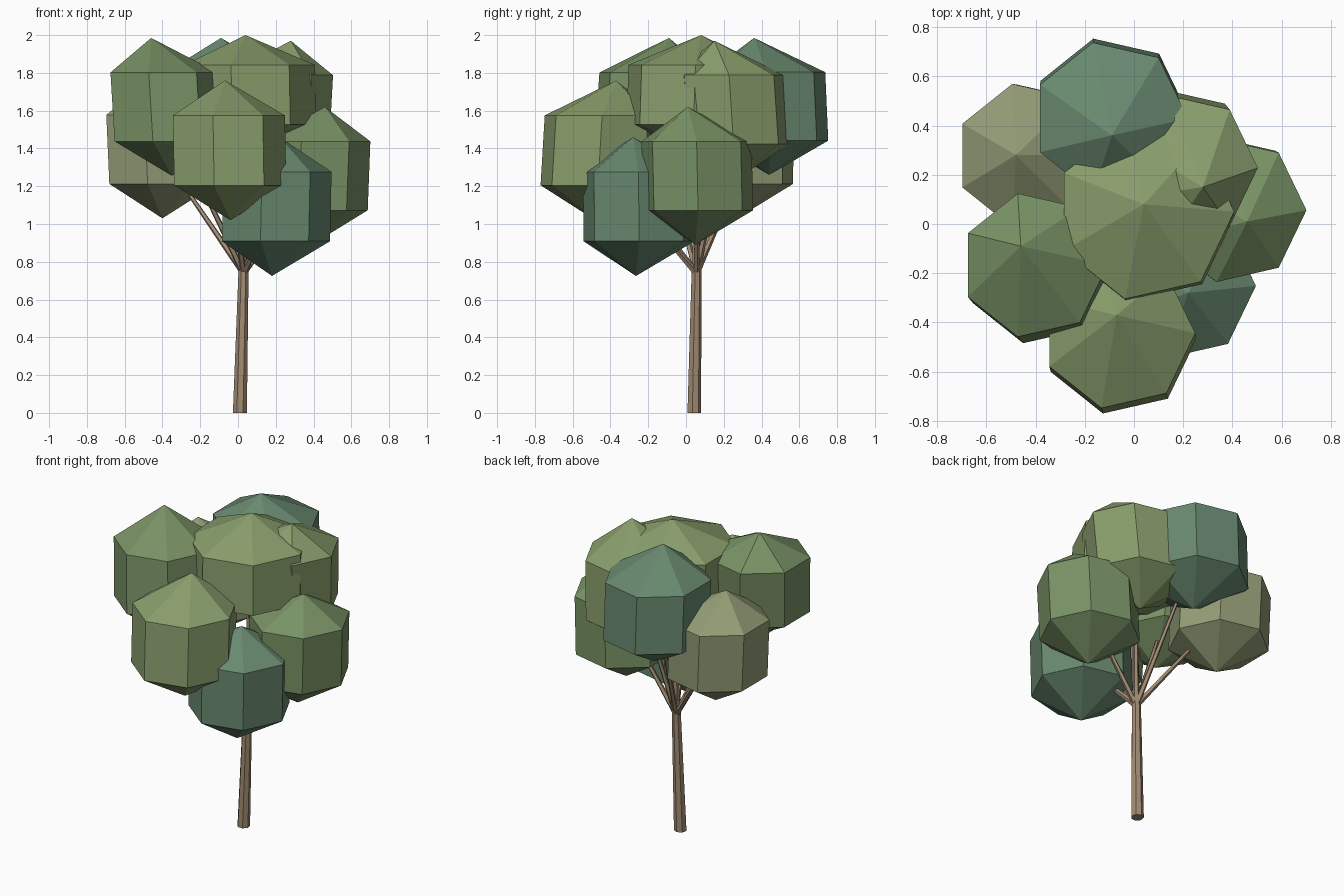
import bpy, bmesh
from mathutils import Vector

if "Cube" in bpy.data.objects:
    bpy.data.objects.remove(bpy.data.objects["Cube"])


def material(name, rgb):
    m = bpy.data.materials.new(name)
    m.diffuse_color = (*rgb, 1)
    m.use_nodes = True
    m.node_tree.nodes["Principled BSDF"].inputs["Base Color"].default_value = m.diffuse_color
    return m


def add_object(name, bm, mat):
    mesh = bpy.data.meshes.new(name)
    bm.to_mesh(mesh)
    bm.free()
    mesh.materials.append(mat)
    obj = bpy.data.objects.new(name, mesh)
    bpy.context.collection.objects.link(obj)
    return obj


def leaf_clump(name, top, centre, bottom, radius, mat):
    """Seven-sided, three-ring ball whose poles lean to the given top and bottom."""
    top, bottom = Vector(top), Vector(bottom)
    mid = Vector((*centre, (top.z + bottom.z) / 2))
    axis = (top - bottom) / 2
    bm = bmesh.new()
    bmesh.ops.create_uvsphere(bm, u_segments=7, v_segments=3, radius=1)
    for v in bm.verts:
        x, y, z = v.co
        if abs(z) > 0.9:
            v.co = top if z > 0 else bottom
        else:
            # Quarter turn so one corner points to the right
            lean = 0.4 * z
            v.co = mid + Vector((y * radius + axis.x * lean,
                                 -x * radius + axis.y * lean, axis.z * z))
    bmesh.ops.recalc_face_normals(bm, faces=bm.faces)
    add_object(name, bm, mat)
    return mid


def limb(name, a, b, r1, r2, sides, mat, level=False):
    """Tapered stick from a to b; level keeps the end caps horizontal."""
    a, b = Vector(a), Vector(b)
    d = b - a
    bm = bmesh.new()
    bmesh.ops.create_cone(bm, cap_ends=True, segments=sides, radius1=r1, radius2=r2, depth=1)
    q = Vector((0, 0, 1)).rotation_difference(d)
    for v in bm.verts:
        flat = Vector((v.co.x, v.co.y, 0))
        v.co = (flat if level else q @ flat) + a + d * (v.co.z + 0.5)
    add_object(name, bm, mat)


bark = material("bark", (0.36, 0.26, 0.17))
olive = material("olive_leaf", (0.25, 0.34, 0.15))
green = material("green_leaf", (0.19, 0.29, 0.13))
teal = material("teal_leaf", (0.14, 0.25, 0.16))
tan = material("tan_leaf", (0.29, 0.33, 0.18))

# Canopy: top pole, ring centre, bottom pole, radius, colour
clumps = {
    "front": ((-0.07, -0.37, 1.76), (-0.06, -0.455), (-0.04, -0.48, 1.02), 0.36, olive),
    "crown": ((0.04, 0.08, 2.00), (0.047, 0.045), (0.07, 0.03, 1.37), 0.42, olive),
    "left": ((-0.46, -0.09, 1.985), (-0.395, -0.18), (-0.35, -0.22, 1.255), 0.345, green),
    "back": ((-0.09, 0.36, 1.985), (-0.096, 0.437), (-0.08, 0.44, 1.26), 0.365, teal),
    "back_right": ((0.28, 0.15, 1.97), (0.19, 0.24), (0.18, 0.27, 1.24), 0.35, olive),
    "right": ((0.46, 0.01, 1.62), (0.395, 0.06), (0.39, 0.05, 0.89), 0.345, green),
    "low_front": ((0.22, -0.28, 1.46), (0.19, -0.25), (0.18, -0.265, 0.725), 0.348, teal),
    "back_left": ((-0.48, 0.28, 1.76), (-0.42, 0.277), (-0.40, 0.27, 1.03), 0.345, tan),
}
fork = Vector((0.03, 0.055, 0.74))
for name, spec in clumps.items():
    # Each branch runs from the fork to the middle of its clump
    mid = leaf_clump(name + "_leaf_clump", *spec)
    limb(name + "_branch", fork, mid, 0.018, 0.008, 5, bark)

# Trunk, with a thinner leader rising into the crown
limb("trunk", (0.01, 0.042, 0), (0.03, 0.055, 0.78), 0.038, 0.027, 7, bark, True)
limb("leader", (0.03, 0.055, 0.76), (0.05, 0.055, 1.5), 0.024, 0.014, 7, bark, True)
